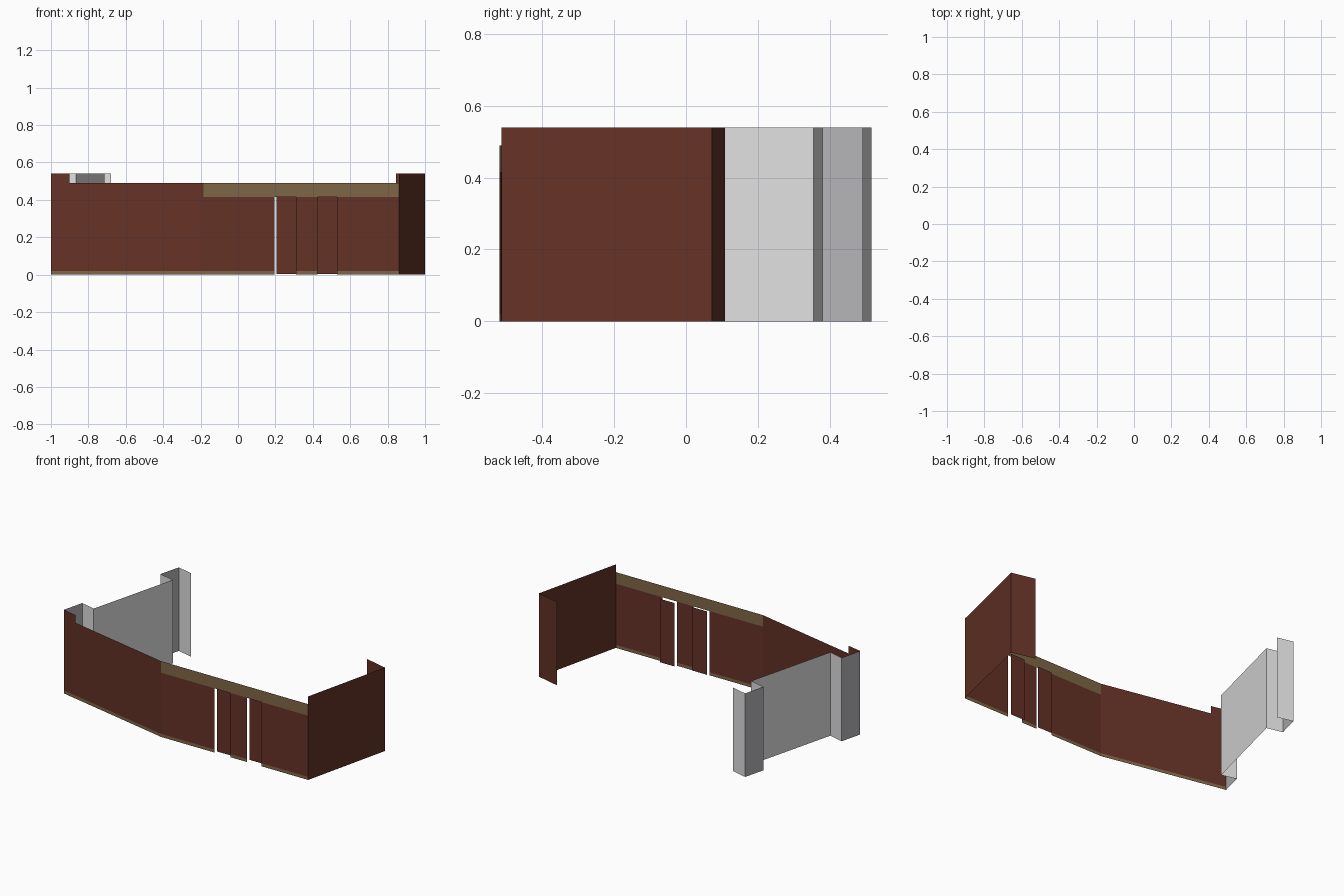
import bpy

if "Cube" in bpy.data.objects:
    bpy.data.objects.remove(bpy.data.objects["Cube"])


def material(name, hex_code):
    def lin(c):
        c /= 255
        return c / 12.92 if c <= 0.04045 else ((c + 0.055) / 1.055) ** 2.4
    m = bpy.data.materials.new(name)
    m.diffuse_color = [lin(int(hex_code[i:i + 2], 16)) for i in (0, 2, 4)] + [1]
    m.use_nodes = True
    m.node_tree.nodes["Principled BSDF"].inputs["Base Color"].default_value = m.diffuse_color
    return m


BROWN = material("brown_brick", "643226")
TAN = material("tan_trim", "7F6646")
GREY = material("light_grey", "E0E0E0")
SLATE = material("cool_grey", "B4B4B8")


def sheet(name, path, z0, z1, mat):
    """Thin upright wall following a plan path."""
    n = len(path)
    verts = [(x, y, z) for z in (z0, z1) for x, y in path]
    faces = [(i, i + 1, n + i + 1, n + i) for i in range(n - 1)]
    me = bpy.data.meshes.new(name)
    me.from_pydata(verts, [], faces)
    me.materials.append(mat)
    ob = bpy.data.objects.new(name, me)
    bpy.context.collection.objects.link(ob)
    return ob


H = 0.54        # full wall height
F = 0.49        # front wall height
L = 0.415       # underside of the lintel
S = 0.02        # base strip height
P0, P1, P2 = (-1.0, -0.352), (-0.185, -0.52), (0.862, -0.514)


def front(x, depth=0.0):
    t = (x - P1[0]) / (P2[0] - P1[0])
    return (x, P1[1] + t * (P2[1] - P1[1]) + depth)


# Angled left part of the front, with its taller corner return
sheet("left_front_wall", [P0, P1], S, F, BROWN)
sheet("left_base_strip", [P0, P1], 0, S, TAN)
sheet("left_corner_return", [P0, (-0.9, -0.3726)], F, H, BROWN)

# Straight front: two wall pieces and one pier, each on a base strip
for name, a, b in (("front_wall", P1[0], 0.195),
                   ("door_pier", 0.31, 0.425),
                   ("right_front_wall", 0.53, P2[0])):
    sheet(name, [front(a), front(b)], S, L, BROWN)
    sheet(name + "_base_strip", [front(a), front(b)], 0, S, TAN)

# Recessed door panels and the lintel above
sheet("left_door", [front(0.205, 0.012), front(0.31, 0.012)], 0.005, L, BROWN)
sheet("right_door", [front(0.425, 0.025), front(0.53, 0.025)], 0.005, L, BROWN)
sheet("lintel", [P1, P2], L, F, TAN)

# Right wall with its back return
sheet("right_wall", [P2, (1.0, 0.072), (0.845, 0.109)], 0, H, BROWN)

# Stepped grey left wall
Q1, Q2, Q3 = (-0.965, -0.213), (-0.866, -0.237), (-0.715, 0.355)
Q4, Q5, Q6 = (-0.82, 0.38), (-0.785, 0.517), (-0.68, 0.491)
sheet("front_side_panel", [P0, Q1], 0, H, SLATE)
sheet("left_wall", [Q1, Q2, Q3, Q4], 0, H, GREY)
sheet("back_side_panel", [Q4, Q5], 0, H, SLATE)
sheet("back_return", [Q5, Q6], 0, H, GREY)
